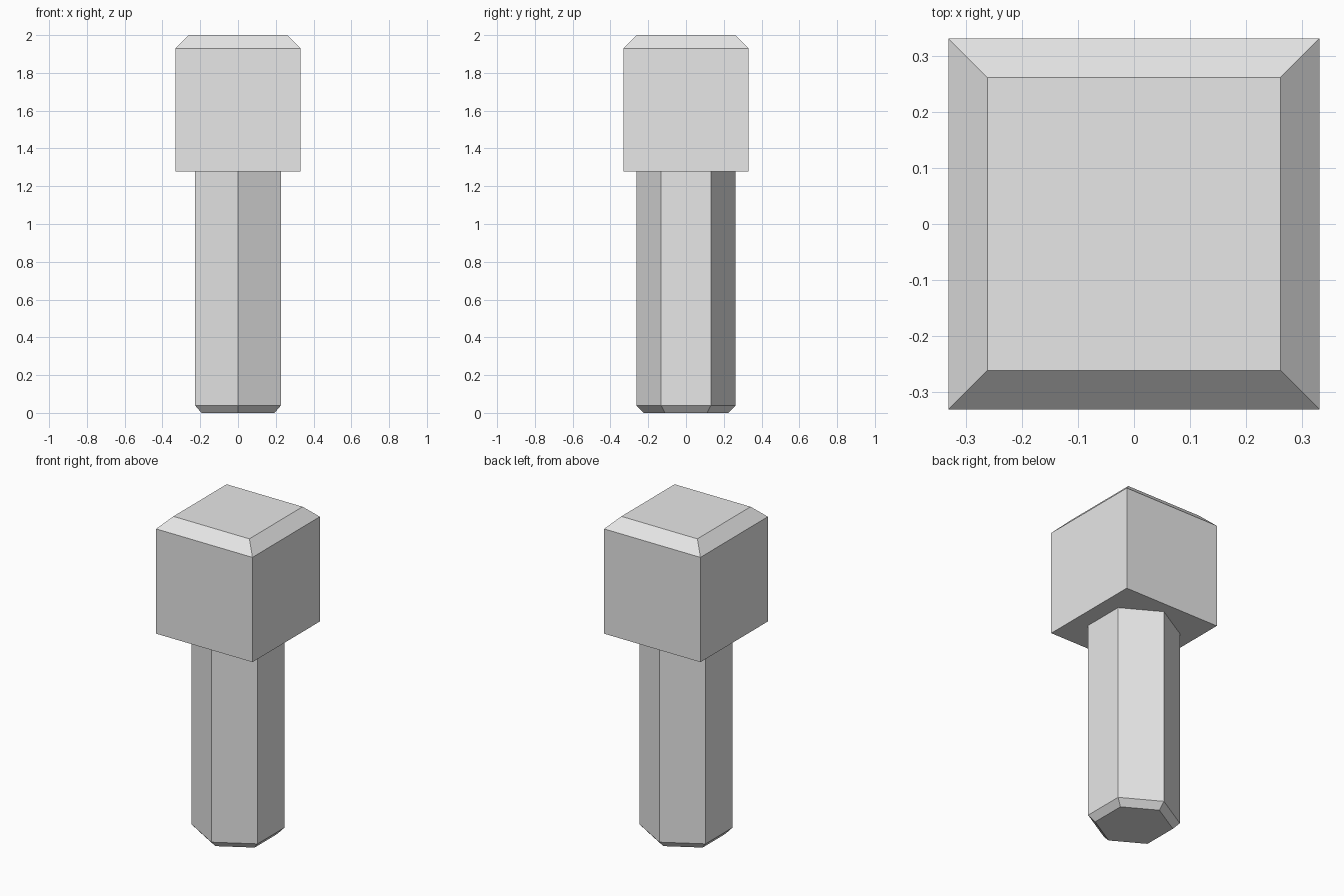
import bpy
import bmesh
import math

if "Cube" in bpy.data.objects:
    bpy.data.objects.remove(bpy.data.objects["Cube"])

grey = bpy.data.materials.new("plain grey")
grey.diffuse_color = (0.8, 0.8, 0.8, 1.0)
grey.use_nodes = True
grey.node_tree.nodes["Principled BSDF"].inputs["Base Color"].default_value = grey.diffuse_color


def stacked_prism(name, sides, start_angle, sections):
    """Flat-sided solid through (corner radius, height) sections, bottom to top."""
    bm = bmesh.new()
    rings = []
    for radius, z in sections:
        angles = [start_angle + math.tau * i / sides for i in range(sides)]
        rings.append([bm.verts.new((radius * math.cos(a), radius * math.sin(a), z))
                      for a in angles])
    bm.faces.new(reversed(rings[0]))
    bm.faces.new(rings[-1])
    for low, high in zip(rings, rings[1:]):
        for i in range(sides):
            j = (i + 1) % sides
            bm.faces.new((low[i], low[j], high[j], high[i]))
    mesh = bpy.data.meshes.new(name)
    bm.to_mesh(mesh)
    bm.free()
    mesh.materials.append(grey)
    obj = bpy.data.objects.new(name, mesh)
    bpy.context.collection.objects.link(obj)
    return obj


# Square head with a chamfered top
root2 = math.sqrt(2)
stacked_prism("square_head", 4, math.pi / 4,
              [(0.332 * root2, 1.277), (0.332 * root2, 1.93), (0.262 * root2, 2.0)])

# Hexagonal shaft with a chamfered tip, corners facing front and back
stacked_prism("hex_shaft", 6, math.pi / 2,
              [(0.223, 0.0), (0.263, 0.04), (0.263, 1.277)])
